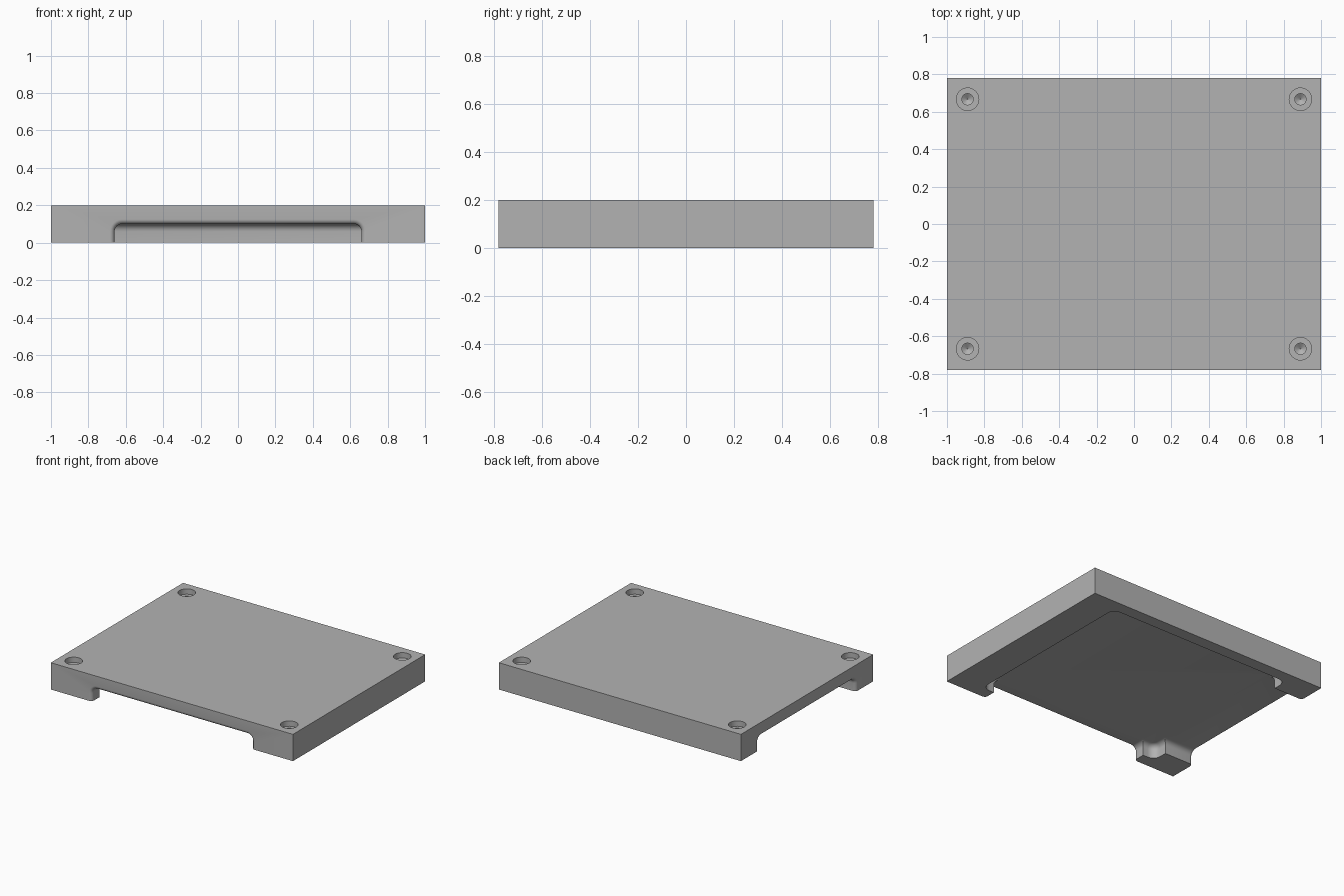
import bpy, bmesh, math

cube = bpy.data.objects.get("Cube")
if cube:
    bpy.data.objects.remove(cube, do_unlink=True)

HX, HY, H = 1.0, 0.78, 0.2      # half length, half width, height
CEIL = 0.1                      # height of the underside recess
FILLET, FLARE = 0.04, 0.025     # inner and outer edge rounding

grey = bpy.data.materials.new("plain grey")
grey.use_nodes = True
colour = (0.45, 0.45, 0.45, 1)
grey.diffuse_color = colour
grey.node_tree.nodes["Principled BSDF"].inputs["Base Color"].default_value = colour


def rounded_rect(hw, hh, r, steps=6):
    """Outline of a rounded rectangle centred on the origin."""
    pts = []
    for i, (sx, sy) in enumerate([(1, 1), (-1, 1), (-1, -1), (1, -1)]):
        for k in range(steps + 1):
            a = math.pi / 2 * (i + k / steps)
            pts.append((sx * (hw - r) + r * math.cos(a), sy * (hh - r) + r * math.sin(a)))
    return pts


def circle(r, n=32):
    return [(r * math.cos(2 * math.pi * i / n), r * math.sin(2 * math.pi * i / n)) for i in range(n)]


def loft(name, rings):
    """Closed solid through rings that have equal point counts."""
    bm = bmesh.new()
    loops = [[bm.verts.new(p) for p in ring] for ring in rings]
    for a, b in zip(loops, loops[1:]):
        for i in range(len(a)):
            j = (i + 1) % len(a)
            bm.faces.new((a[i], a[j], b[j], b[i]))
    bm.faces.new(loops[0])
    bm.faces.new(loops[-1])
    bmesh.ops.recalc_face_normals(bm, faces=bm.faces)
    mesh = bpy.data.meshes.new(name)
    bm.to_mesh(mesh)
    bm.free()
    mesh.materials.append(grey)
    obj = bpy.data.objects.new(name, mesh)
    bpy.context.collection.objects.link(obj)
    return obj


def arc(n=6):
    return [math.pi / 2 * k / n for k in range(n + 1)]


def opening(name, half_width, place):
    """Arched wall opening whose outer rim is rounded over."""
    levels = [(-0.05, FLARE)]
    levels += [(FLARE * (1 - math.cos(t)), FLARE * (1 - math.sin(t))) for t in arc()]
    levels.append((0.3, 0))
    rings = []
    for depth, grow in levels:
        outline = rounded_rect(half_width + grow, 0.2 + grow, FILLET + grow)
        rings.append([place(u, v + CEIL - 0.2, depth) for u, v in outline])
    return loft(name, rings)


# Solid slab
plate = loft("base_plate", [[(x * HX, y * HY, z) for x, y in ((-1, -1), (1, -1), (1, 1), (-1, 1))]
                            for z in (0, H)])

# Underside recess with a filleted ceiling
levels = [(-0.05, 0)]
levels += [(CEIL - FILLET * (1 - math.sin(t)), FILLET * (1 - math.cos(t))) for t in arc()]
cutters = [loft("recess_cutter", [[(x, y, z) for x, y in rounded_rect(0.76 - s, 0.69 - s, 0.06 - s)]
                                  for z, s in levels])]

# Openings in the front wall and one end wall
cutters.append(opening("front_opening_cutter", 0.66, lambda u, v, d: (u, d - HY, v)))
cutters.append(opening("end_opening_cutter", 0.575, lambda u, v, d: (d - HX, u, v)))

# Counterbored blind screw holes
bore = [(0.06, 0.25), (0.06, 0.16), (0.03, 0.16), (0.03, 0.08), (0.002, 0.06)]
for sx in (-1, 1):
    for sy in (-1, 1):
        cutters.append(loft("screw_hole_cutter", [[(x + sx * 0.89, y + sy * 0.667, z) for x, y in circle(r)]
                                                  for r, z in bore]))

# Cut the slab, then drop the cutters
bpy.ops.object.select_all(action="DESELECT")
bpy.context.view_layer.objects.active = plate
plate.select_set(True)
for cutter in cutters:
    cutter.hide_render = True
    mod = plate.modifiers.new("cut", "BOOLEAN")
    mod.operation = "DIFFERENCE"
    mod.solver = "EXACT"
    mod.object = cutter
    bpy.ops.object.modifier_apply(modifier=mod.name)
    bpy.data.objects.remove(cutter, do_unlink=True)

bpy.ops.object.shade_smooth_by_angle(angle=math.radians(30))
